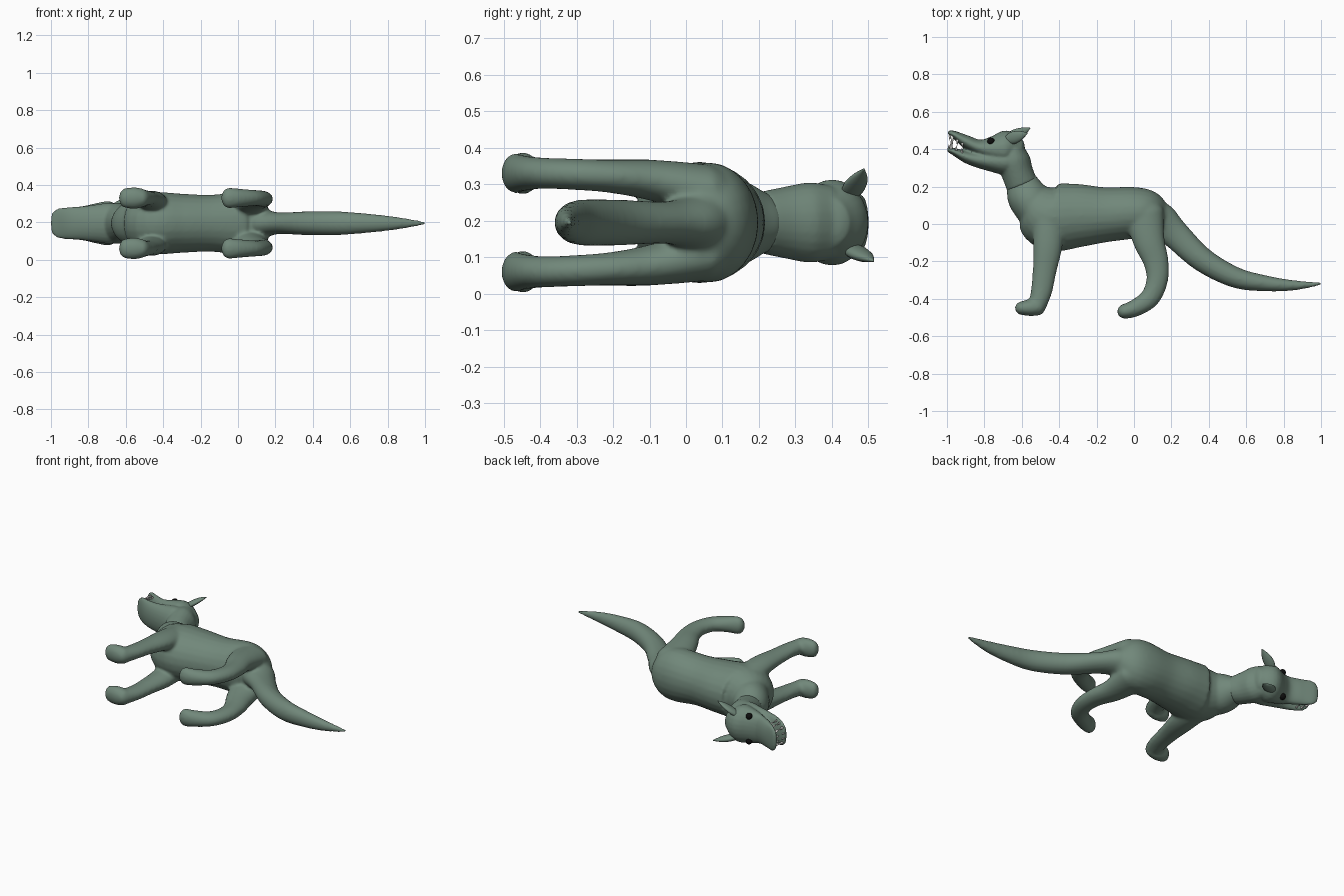
import bpy, bmesh, math
from mathutils import Matrix, Vector

if "Cube" in bpy.data.objects:
    bpy.data.objects.remove(bpy.data.objects["Cube"])

MID = 0.195  # height of the animal's symmetry plane (it lies on its side)


def material(name, rgb):
    m = bpy.data.materials.new(name)
    m.diffuse_color = (*rgb, 1)
    m.use_nodes = True
    m.node_tree.nodes["Principled BSDF"].inputs["Base Color"].default_value = m.diffuse_color
    return m


GREEN = material("grey green skin", (0.165, 0.245, 0.195))
WHITE = material("white teeth", (0.85, 0.85, 0.82))
BLACK = material("black eyes", (0.004, 0.004, 0.004))


def spline(p, steps=5):
    """Catmull-Rom samples through stations of equal length tuples."""
    out = []
    for i in range(len(p) - 1):
        a, b, c, d = p[max(i - 1, 0)], p[i], p[i + 1], p[min(i + 2, len(p) - 1)]
        for k in range(steps):
            t = k / steps
            out.append([0.5 * (2 * q + (r - o) * t + (2 * o - 5 * q + 4 * r - s) * t * t
                               + (3 * q - o - 3 * r + s) * t ** 3)
                        for o, q, r, s in zip(a, b, c, d)])
    return out + [list(p[-1])]


def tube(bm, stations, side=1, cap0=0.5, cap1=0.5, n=24):
    """Oval tube; station = x, y, offset from mid plane, in-plane radius, side radius."""
    s = spline(stations)
    rings = []
    for i, (x, y, dz, r, rz) in enumerate(s):
        a, b = s[max(i - 1, 0)], s[min(i + 1, len(s) - 1)]
        t = Vector((b[0] - a[0], b[1] - a[1], 0)).normalized()
        ring = [(Vector((x, y, MID + side * dz)), t, r, rz)]
        end = -1 if i == 0 else 1 if i == len(s) - 1 else 0
        cap = cap0 if end < 0 else cap1
        if end and cap:  # rounded end
            for ang in (30, 55, 75, 88):
                f = math.cos(math.radians(ang))
                off = t * end * cap * r * math.sin(math.radians(ang))
                ring.append((ring[0][0] + off, t, r * f, rz * f))
            if end < 0:
                ring.reverse()
        rings += ring
    loops = []
    for c, t, r, rz in rings:
        nrm = Vector((-t.y, t.x, 0))
        loops.append([bm.verts.new(c + nrm * r * math.cos(2 * math.pi * k / n)
                                   + Vector((0, 0, rz * math.sin(2 * math.pi * k / n))))
                      for k in range(n)])
    for u, v in zip(loops, loops[1:]):
        for k in range(n):
            bm.faces.new((u[k], u[(k + 1) % n], v[(k + 1) % n], v[k]))
    bm.faces.new(loops[0])
    bm.faces.new(loops[-1])


def finish(name, bm, mat, voxel=0, smooth=4):
    bmesh.ops.recalc_face_normals(bm, faces=bm.faces)
    for f in bm.faces:
        f.smooth = True
    me = bpy.data.meshes.new(name)
    bm.to_mesh(me)
    bm.free()
    me.materials.append(mat)
    ob = bpy.data.objects.new(name, me)
    bpy.context.collection.objects.link(ob)
    if voxel:  # fuse overlapping tubes into one soft skin
        m = ob.modifiers.new("fuse", 'REMESH')
        m.mode = 'VOXEL'
        m.voxel_size = voxel
        m.use_smooth_shade = True
        m = ob.modifiers.new("soften", 'SMOOTH')
        m.factor = 0.5
        m.iterations = smooth
    return ob


# body: torso, neck stump, tail and four legs fused together
bm = bmesh.new()
tube(bm, [(-.60, .12, 0, .06, .06), (-.55, .10, 0, .12, .125), (-.45, .04, 0, .18, .165),
          (-.30, .045, 0, .17, .158), (-.15, .05, 0, .147, .152), (0, .06, 0, .138, .165),
          (.08, .055, 0, .122, .15), (.14, .03, 0, .08, .09)])
tube(bm, [(-.49, .02, 0, .10, .13), (-.565, .14, 0, .11, .12),
          (-.595, .21, 0, .09, .085), (-.605, .24, 0, .08, .07)], cap1=0)
tube(bm, [(.06, .07, 0, .09, .10), (.14, .015, 0, .098, .075), (.22, -.055, 0, .078, .058),
          (.365, -.19, 0, .066, .063), (.54, -.285, 0, .056, .063), (.70, -.317, 0, .043, .051),
          (.85, -.328, 0, .028, .034), (1.0, -.32, 0, .008, .009)])
for side in (1, -1):
    tube(bm, [(-.46, .08, .085, .09, .07), (-.46, -.10, .118, .08, .055),
              (-.478, -.25, .130, .064, .043), (-.495, -.36, .135, .057, .041),
              (-.52, -.45, .135, .045, .048)], side, cap1=0.9)
    tube(bm, [(-.51, -.445, .135, .042, .050), (-.55, -.447, .135, .046, .058),
              (-.60, -.45, .135, .037, .054)], side, cap0=0.8, cap1=1)
    tube(bm, [(.05, .06, .085, .11, .075), (.08, -.09, .115, .085, .057),
              (.117, -.20, .126, .068, .046), (.124, -.30, .132, .058, .043),
              (.085, -.395, .135, .053, .043), (.005, -.45, .135, .046, .050),
              (-.05, -.467, .135, .040, .056)], side, cap1=1)
finish("body", bm, GREEN, 0.0095, 8)

# head: collared neck, skull with upper jaw, lower jaw
bm = bmesh.new()
tube(bm, [(-.598, .208, 0, .086, .085), (-.622, .27, 0, .085, .098),
          (-.645, .34, 0, .09, .11), (-.655, .40, 0, .07, .10)], cap0=0)
tube(bm, [(-.62, .39, 0, .07, .08), (-.685, .40, 0, .10, .117), (-.76, .40, 0, .071, .107),
          (-.83, .41, 0, .042, .092), (-.90, .442, 0, .034, .086),
          (-.96, .478, 0, .020, .080), (-.985, .488, 0, .013, .060)], cap1=0.8)
tube(bm, [(-.64, .34, 0, .08, .10), (-.69, .335, 0, .075, .11), (-.76, .337, 0, .058, .10),
          (-.84, .345, 0, .042, .09), (-.90, .36, 0, .032, .086),
          (-.96, .386, 0, .020, .080), (-.99, .398, 0, .014, .060)], cap1=0.7)
finish("head", bm, GREEN, 0.007, 5)

# ears: flattened leaves with slightly different tips
for name, side, tip in (("left_ear", 1, (-.57, .487, .145)), ("right_ear", -1, (-.556, .513, .105))):
    base = (-.69, .445, .07)
    path = []
    for t, r, rz in ((0, .018, .018), (.33, .033, .02), (.67, .026, .015), (1, .003, .003)):
        path.append((*[a + (b - a) * t for a, b in zip(base, tip)], r, rz))
    bm = bmesh.new()
    tube(bm, path, side, n=14)
    finish(name, bm, GREEN)

# eyes
bm = bmesh.new()
for side in (1, -1):
    bmesh.ops.create_uvsphere(bm, u_segments=16, v_segments=10, radius=0.02,
                              matrix=Matrix.Translation((-.765, .442, MID + side * .081)))
finish("eyes", bm, BLACK)

# teeth: fangs at the front, smaller teeth along both jaws
bm = bmesh.new()
for side in (1, -1):
    for x, y, dz, r, length in ((-.972, .478, .045, .011, -.062), (-.985, .474, .015, .007, -.028),
                                (-.945, .452, .066, .008, -.032), (-.918, .432, .070, .007, -.026),
                                (-.978, .398, .048, .010, .050), (-.990, .402, .016, .007, .024),
                                (-.95, .392, .066, .008, .028), (-.92, .380, .070, .007, .026)):
        turn = Matrix.Rotation(-math.copysign(math.pi / 2, length), 4, 'X')
        place = Matrix.Translation((x, y + length / 2, MID + side * dz))
        bmesh.ops.create_cone(bm, cap_ends=True, segments=8, radius1=r, radius2=0.001,
                              depth=abs(length), matrix=place @ turn)
finish("teeth", bm, WHITE)
